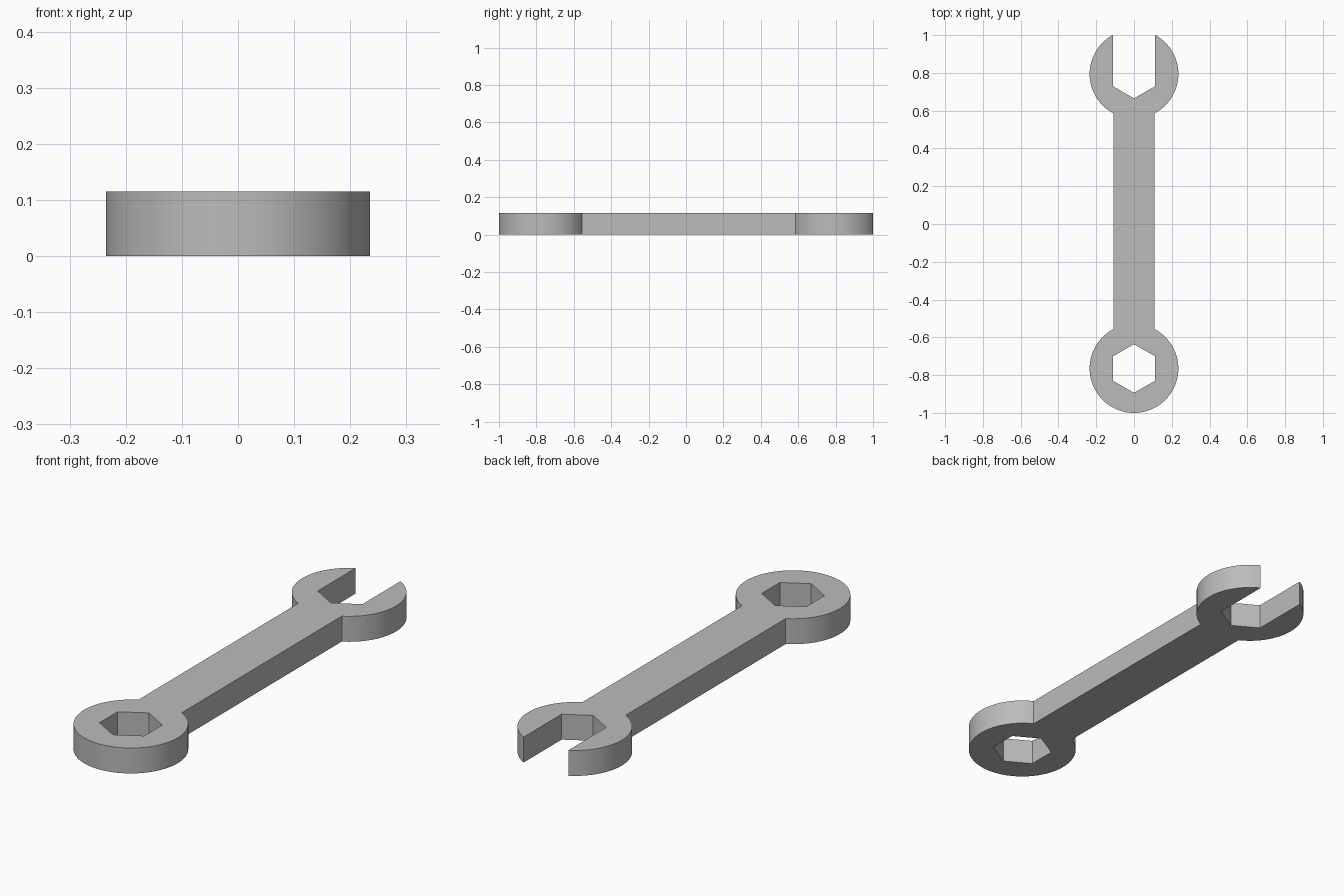
import bpy
import bmesh
from math import asin, cos, sin, pi, radians, sqrt

cube = bpy.data.objects.get("Cube")
if cube:
    bpy.data.objects.remove(cube, do_unlink=True)

THICK = 0.115        # overall thickness
HEAD_R = 0.235       # radius of both heads
HEX_R = 0.129        # corner radius of the hexagon
SLOT = HEX_R * sqrt(3) / 2   # half width of the open jaw
SHAFT = 0.109        # half width of the handle
RING_Y, JAW_Y = -0.765, 0.794


def arc(cy, start, end, steps):
    """Points along a head's rim, both ends included."""
    angles = [start + (end - start) * i / steps for i in range(steps + 1)]
    return [(HEAD_R * cos(a), cy + HEAD_R * sin(a)) for a in angles]


def add_loop(curve, points):
    spline = curve.splines.new("POLY")
    spline.points.add(len(points) - 1)
    for p, (x, y) in zip(spline.points, points):
        p.co = (x, y, 0, 1)
    spline.use_cyclic_u = True


# Outline: ring head, right jaw, hexagonal jaw seat, left jaw
neck = asin(SHAFT / HEAD_R)
tip = asin(SLOT / HEAD_R)
ring_rim = arc(RING_Y, pi / 2 + neck, 5 * pi / 2 - neck, 80)
jaw_rim = arc(JAW_Y, neck - pi / 2, pi / 2 - tip, 36)
seat = [(SLOT, JAW_Y - HEX_R / 2), (0, JAW_Y - HEX_R), (-SLOT, JAW_Y - HEX_R / 2)]
outline = ring_rim + jaw_rim + seat + [(-x, y) for x, y in reversed(jaw_rim)]

# Closed hexagonal hole in the ring head
hexagon = [(HEX_R * sin(i * pi / 3), RING_Y + HEX_R * cos(i * pi / 3)) for i in range(6)]

# Extruded flat profile
curve = bpy.data.curves.new("wrench_profile", "CURVE")
curve.dimensions = "2D"
curve.fill_mode = "BOTH"
curve.extrude = THICK / 2
add_loop(curve, outline)
add_loop(curve, hexagon)
wrench = bpy.data.objects.new("wrench_body", curve)
bpy.context.collection.objects.link(wrench)
bpy.ops.object.select_all(action="DESELECT")
wrench.select_set(True)
bpy.context.view_layer.objects.active = wrench
bpy.ops.object.convert(target="MESH")
wrench = bpy.context.object
wrench.name = "wrench_body"

# Weld caps to walls and stand the body on the ground
bm = bmesh.new()
bm.from_mesh(wrench.data)
bmesh.ops.remove_doubles(bm, verts=bm.verts, dist=0.0002)
bmesh.ops.translate(bm, verts=bm.verts, vec=(0, 0, THICK / 2))
bmesh.ops.recalc_face_normals(bm, faces=bm.faces)
bm.to_mesh(wrench.data)
bm.free()

# Plain grey steel
steel = bpy.data.materials.new("grey_steel")
steel.use_nodes = True
grey = (0.5, 0.5, 0.5, 1)
steel.diffuse_color = grey
steel.node_tree.nodes["Principled BSDF"].inputs["Base Color"].default_value = grey
wrench.data.materials.clear()
wrench.data.materials.append(steel)

bpy.ops.object.shade_smooth_by_angle(angle=radians(25))
